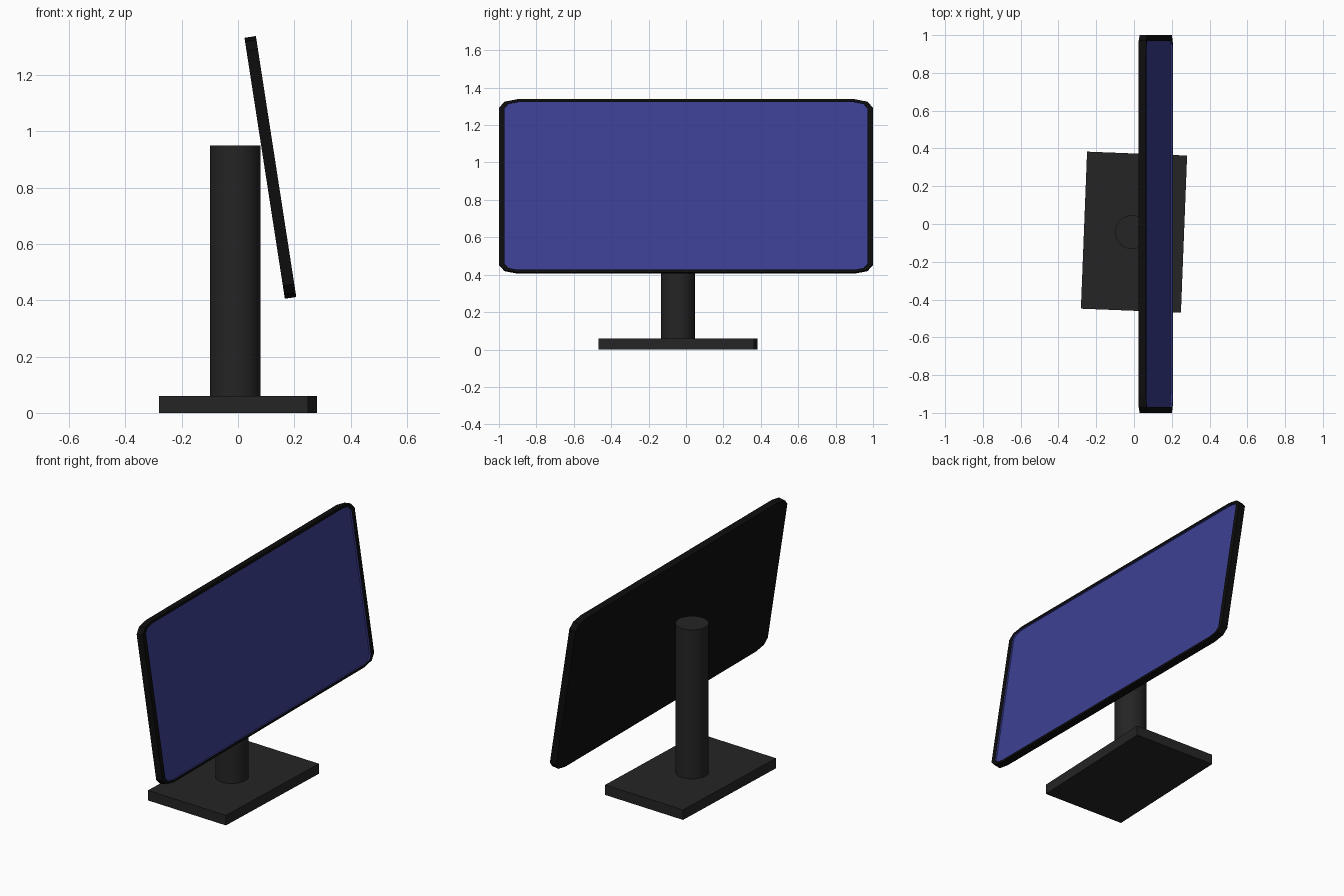
import bpy, bmesh
from math import sin, cos, pi, radians
from mathutils import Matrix

if "Cube" in bpy.data.objects:
    bpy.data.objects.remove(bpy.data.objects["Cube"])


def material(name, rgb):
    m = bpy.data.materials.new(name)
    m.diffuse_color = (*rgb, 1)
    m.use_nodes = True
    m.node_tree.nodes["Principled BSDF"].inputs["Base Color"].default_value = m.diffuse_color
    return m


casing_mat = material("casing_black", (0.004, 0.004, 0.004))
stand_mat = material("stand_grey", (0.018, 0.018, 0.018))
display_mat = material("display_blue", (0.045, 0.05, 0.29))


def rounded_loop(bm, x, half_y, half_z, ry, rz, segments=2):
    """Rounded rectangle of vertices in the plane at x."""
    verts = []
    for i, (sy, sz) in enumerate([(1, 1), (-1, 1), (-1, -1), (1, -1)]):
        for k in range(segments + 1):
            a = (i + k / segments) * pi / 2
            verts.append(bm.verts.new((x, sy * (half_y - ry) + ry * cos(a),
                                       sz * (half_z - rz) + rz * sin(a))))
    return verts


def loft(name, loops, mat, cap_start, cap_end):
    """Skin successive rounded loops, with optional end caps."""
    bm = bmesh.new()
    rings = [rounded_loop(bm, *l) for l in loops]
    n = len(rings[0])
    for a, b in zip(rings, rings[1:]):
        for i in range(n):
            j = (i + 1) % n
            bm.faces.new((a[i], a[j], b[j], b[i]))
    if cap_start:
        bm.faces.new(rings[0][::-1])
    if cap_end:
        bm.faces.new(rings[-1])
    mesh = bpy.data.meshes.new(name)
    bm.to_mesh(mesh)
    bm.free()
    ob = bpy.data.objects.new(name, mesh)
    bpy.context.collection.objects.link(ob)
    mesh.materials.append(mat)
    # panel tilts back about the y axis
    ob.matrix_world = (Matrix.Translation((0.115, 0, 0.872))
                       @ Matrix.Rotation(radians(-8.8), 4, 'Y'))
    return ob


# Monitor casing with a thin front rim, and the recessed display inside it
T = 0.0205
outer = (1.0, 0.469, 0.1, 0.047)
inner = (0.97, 0.454, 0.07, 0.033)
loft("monitor_casing", [(-T, *outer), (T, *outer), (T, *inner)], casing_mat, True, False)
loft("display_panel", [(T, *inner), (T - 0.01, *inner)], display_mat, False, True)

# Stand base, turned slightly
bpy.ops.mesh.primitive_cube_add(size=1, location=(0, -0.043, 0.03),
                                rotation=(0, 0, radians(-2.25)))
base = bpy.context.object
base.name = "stand_base"
base.scale = (0.53, 0.832, 0.06)
base.data.materials.append(stand_mat)

# Stand column
bpy.ops.mesh.primitive_cylinder_add(vertices=32, radius=0.09, depth=0.9,
                                    location=(-0.01, -0.043, 0.5))
column = bpy.context.object
column.name = "stand_column"
column.data.materials.append(stand_mat)
bpy.ops.object.shade_smooth_by_angle(angle=radians(30))
